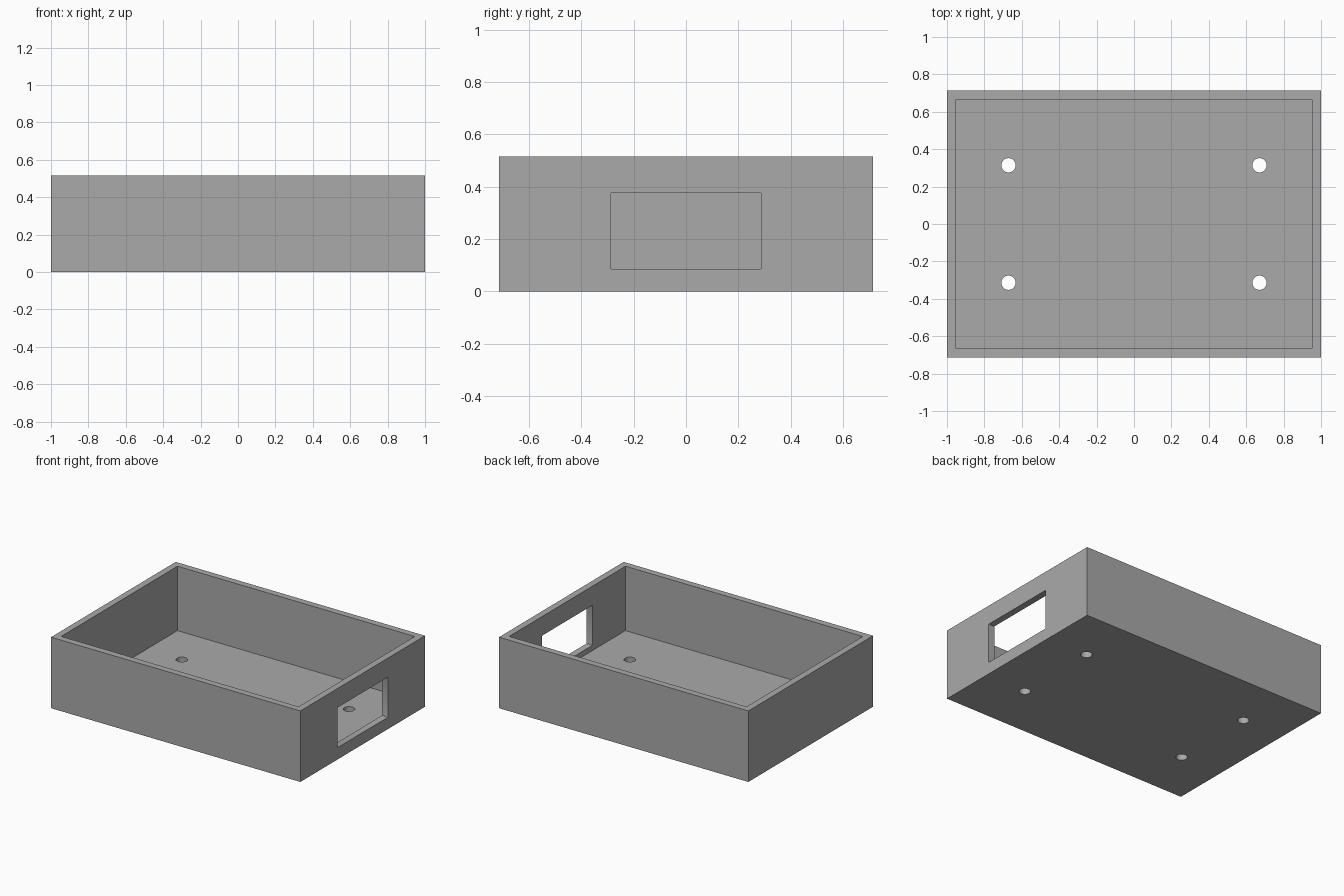
import bpy, math

if "Cube" in bpy.data.objects:
    bpy.data.objects.remove(bpy.data.objects["Cube"])

X, Y, H, T = 1.0, 0.714, 0.515, 0.048   # half length, half width, height, wall

grey = bpy.data.materials.new("plain grey")
grey.diffuse_color = (0.4, 0.4, 0.4, 1)
grey.use_nodes = True
grey.node_tree.nodes["Principled BSDF"].inputs["Base Color"].default_value = grey.diffuse_color


def box(name, lo, hi):
    """Axis-aligned box between two corners."""
    bpy.ops.mesh.primitive_cube_add(size=1, location=[(a + b) / 2 for a, b in zip(lo, hi)])
    ob = bpy.context.object
    ob.name = name
    ob.scale = [b - a for a, b in zip(lo, hi)]
    bpy.ops.object.transform_apply(location=False, rotation=False, scale=True)
    ob.data.materials.append(grey)
    return ob


def cut(target, cutter):
    """Subtract a hidden cutter from the target."""
    cutter.hide_render = True
    cutter.hide_set(True)
    mod = target.modifiers.new(cutter.name, 'BOOLEAN')
    mod.operation = 'DIFFERENCE'
    mod.solver = 'EXACT'
    mod.object = cutter


# Open tray
tray = box("tray", (-X, -Y, 0), (X, Y, H))
cut(tray, box("cavity_cutter", (-X + T, -Y + T, T), (X - T, Y - T, H + 0.1)))

# Window in the right wall, with barely rounded corners
window = box("window_cutter", (X - 0.15, -0.289, 0.086), (X + 0.1, 0.289, 0.376))
bevel = window.modifiers.new("corners", 'BEVEL')
bevel.width = 0.005
bevel.segments = 3
cut(tray, window)

# Four mounting holes through the floor
for sx in (-1, 1):
    for sy in (-1, 1):
        bpy.ops.mesh.primitive_cylinder_add(vertices=48, radius=0.038, depth=0.2,
                                            location=(sx * 0.671, sy * 0.314, 0.02))
        hole = bpy.context.object
        hole.name = "hole_cutter"
        hole.data.materials.append(grey)
        cut(tray, hole)

# Bake the cuts, then smooth only the round holes
bpy.ops.object.select_all(action='DESELECT')
tray.select_set(True)
bpy.context.view_layer.objects.active = tray
for mod in list(tray.modifiers):
    bpy.ops.object.modifier_apply(modifier=mod.name)
bpy.ops.object.shade_smooth_by_angle(angle=math.radians(25))

# Remove the cutters
for ob in list(bpy.data.objects):
    if ob is not tray and ob.name != "tray":
        bpy.data.objects.remove(ob)
